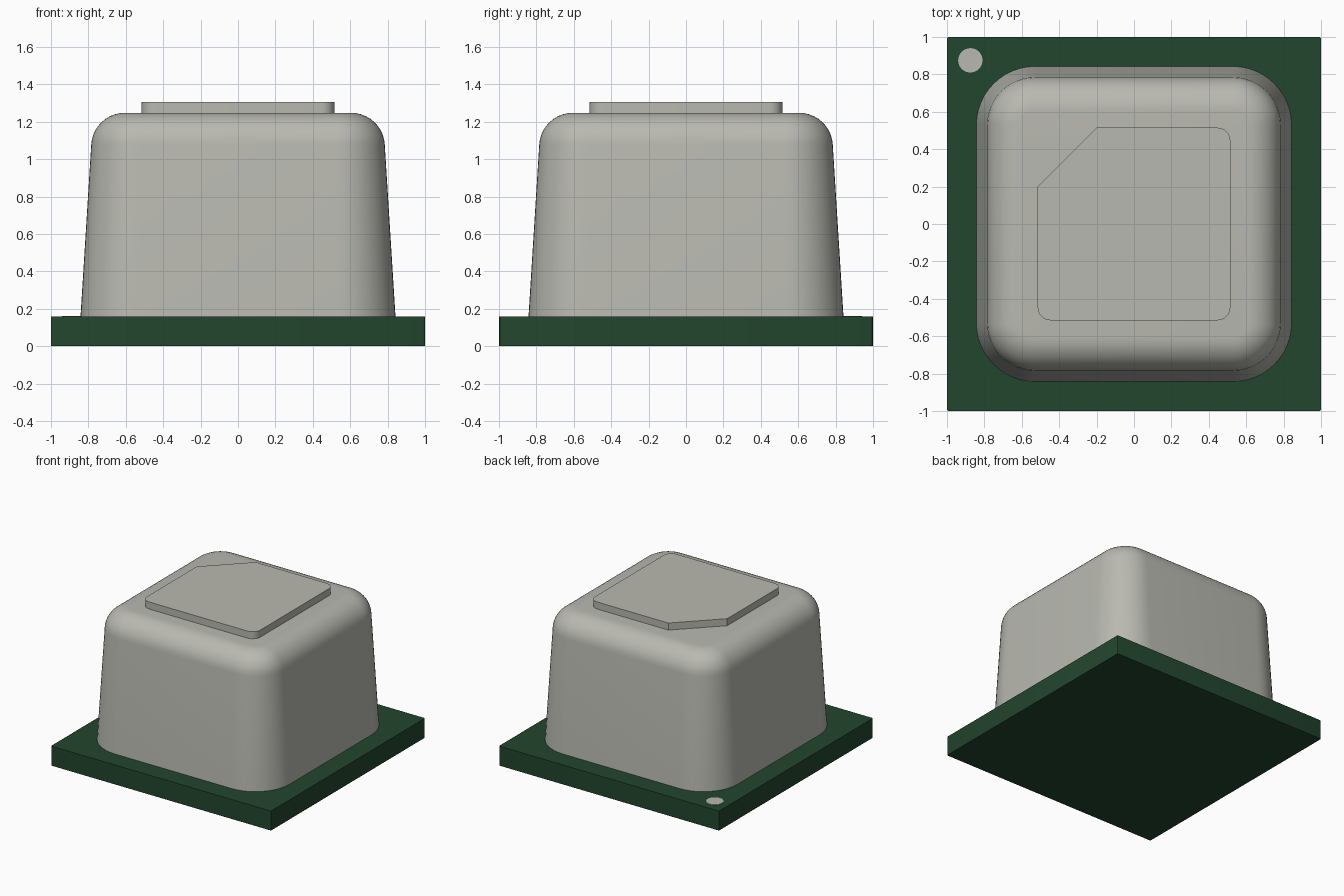
import bpy, bmesh, math

if "Cube" in bpy.data.objects:
    bpy.data.objects.remove(bpy.data.objects["Cube"], do_unlink=True)


def material(name, rgb):
    m = bpy.data.materials.new(name)
    m.use_nodes = True
    m.diffuse_color = (*rgb, 1)
    bsdf = m.node_tree.nodes["Principled BSDF"]
    bsdf.inputs["Base Color"].default_value = (*rgb, 1)
    bsdf.inputs["Roughness"].default_value = 0.6
    return m


GREEN = material("board green", (0.016, 0.061, 0.027))
GREY = material("light grey", (0.485, 0.485, 0.440))


def rounded_square(half, radius, steps, chamfer=0):
    """Counter-clockwise outline; chamfer cuts the -x +y corner."""
    pts = []
    for i, (sx, sy) in enumerate([(1, 1), (-1, 1), (-1, -1), (1, -1)]):
        if i == 1 and chamfer:
            pts += [(-half + chamfer, half), (-half, half - chamfer)]
            continue
        c = half - radius
        for k in range(steps + 1):
            a = math.pi / 2 * (i + k / steps)
            pts.append((sx * c + radius * math.cos(a), sy * c + radius * math.sin(a)))
    return pts


def loft(name, rings, mat, angle=30):
    """Skin a stack of (outline, z) rings and cap both ends."""
    bm = bmesh.new()
    loops = [[bm.verts.new((x, y, z)) for x, y in outline] for outline, z in rings]
    n = len(loops[0])
    for a, b in zip(loops, loops[1:]):
        for i in range(n):
            j = (i + 1) % n
            bm.faces.new((a[i], a[j], b[j], b[i]))
    bm.faces.new(loops[0][::-1])
    bm.faces.new(loops[-1])
    mesh = bpy.data.meshes.new(name)
    bm.to_mesh(mesh)
    bm.free()
    mesh.materials.append(mat)
    obj = bpy.data.objects.new(name, mesh)
    bpy.context.collection.objects.link(obj)
    bpy.ops.object.select_all(action="DESELECT")
    obj.select_set(True)
    bpy.context.view_layer.objects.active = obj
    bpy.ops.object.shade_smooth_by_angle(angle=math.radians(angle))
    return obj


BOARD_TOP, LID_TOP, PAD_TOP = 0.16, 1.248, 1.306

# Square base board
board = rounded_square(1.0, 0.01, 3)
loft("base_board", [(board, 0), (board, BOARD_TOP)], GREEN)

# Tapered cover with a rounded top edge
CORNER, FILLET, DRAFT = 0.53, 0.18, math.radians(3.4)
rings = [(rounded_square(0.842, 0.842 - CORNER, 12), BOARD_TOP)]
for k in range(11):
    a = DRAFT + (math.pi / 2 - DRAFT) * k / 10
    half = 0.605 + FILLET * math.cos(a)
    z = LID_TOP - FILLET + FILLET * math.sin(a)
    rings.append((rounded_square(half, half - CORNER, 12), z))
loft("cover", rings, GREY)

# Raised top pad with one chamfered corner
pad = rounded_square(0.515, 0.07, 8, chamfer=0.315)
loft("top_pad", [(pad, LID_TOP), (pad, PAD_TOP)], GREY)

# Round orientation mark on the board
mark = [(-0.875 + 0.065 * math.cos(t * math.pi / 24),
         0.875 + 0.065 * math.sin(t * math.pi / 24)) for t in range(48)]
loft("corner_mark", [(mark, BOARD_TOP - 0.002), (mark, BOARD_TOP + 0.002)], GREY)
